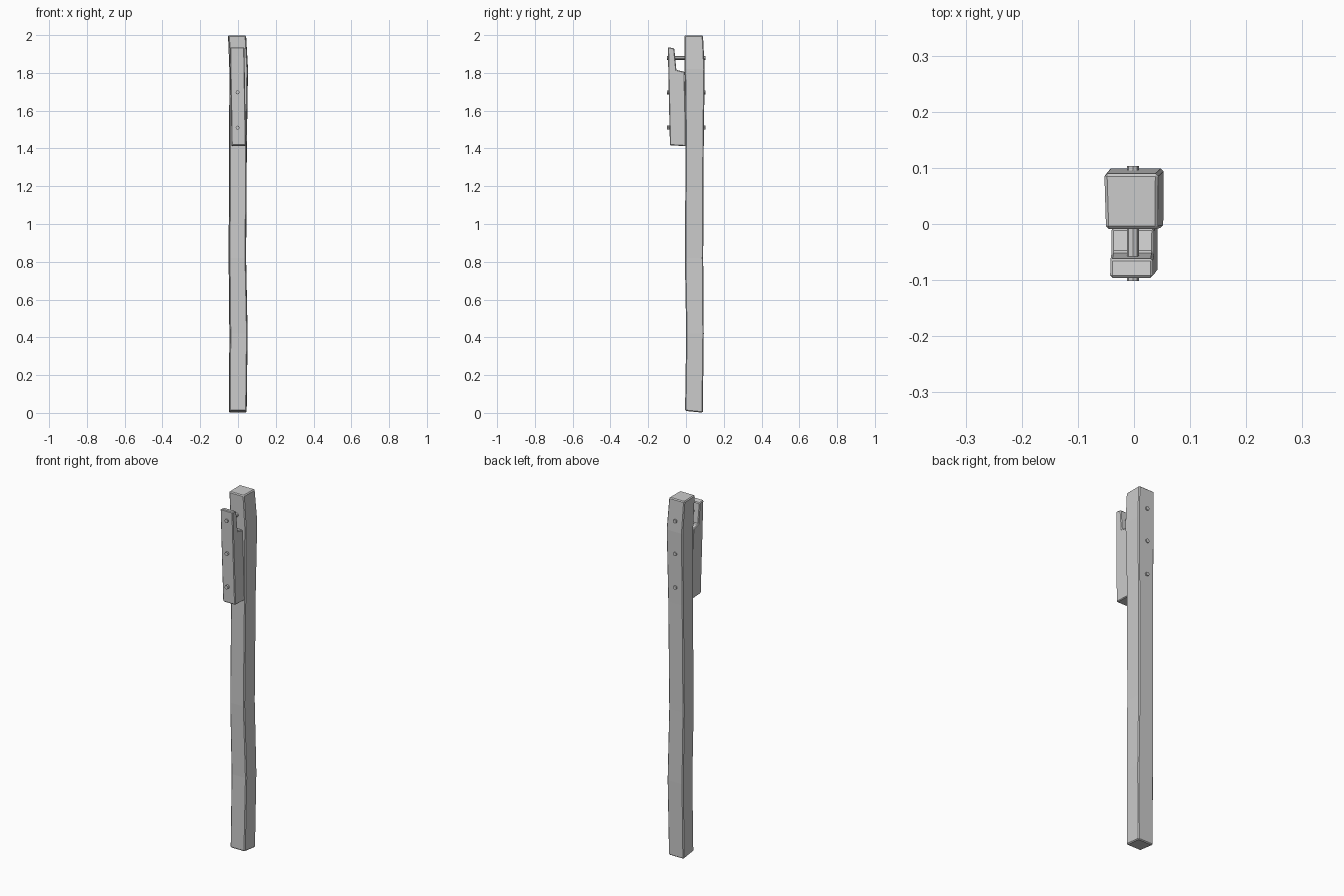
import bpy, math

if "Cube" in bpy.data.objects:
    bpy.data.objects.remove(bpy.data.objects["Cube"])

def make(name, verts, faces, bevel):
    me = bpy.data.meshes.new(name)
    me.from_pydata(verts, [], faces)
    ob = bpy.data.objects.new(name, me)
    bpy.context.collection.objects.link(ob)
    if bevel:
        m = ob.modifiers.new("worn_edges", 'BEVEL')
        m.width = bevel
        m.segments = 1
        m.limit_method = 'ANGLE'
        m.angle_limit = math.radians(40)
    return ob

def loft(name, rings, bevel):
    n = len(rings[0])
    verts = [v for r in rings for v in r]
    faces = [tuple(reversed(range(n))), tuple(range(len(verts) - n, len(verts)))]
    for k in range(len(rings) - 1):
        for i in range(n):
            j = (i + 1) % n
            faces.append((k*n + i, k*n + j, (k+1)*n + j, (k+1)*n + i))
    return make(name, verts, faces, bevel)

# Hand-hewn post: z, x min, x max, y min, y max
sections = [(0.005, -0.048, 0.046, -0.005, 0.089),
            (0.42, -0.046, 0.051, 0.001, 0.094),
            (0.82, -0.050, 0.043, -0.006, 0.091),
            (1.42, -0.047, 0.047, -0.002, 0.094),
            (1.82, -0.046, 0.053, -0.007, 0.099),
            (1.998, -0.053, 0.043, -0.009, 0.090)]
rings = [[(x0 + 0.003, y0, z), (x1 - 0.001, y0, z), (x1, y1, z), (x0, y1, z)]
         for z, x0, x1, y0, y1 in sections]
rings[0] = [(x, y, 0.01 - 0.1 * y) for x, y, z in rings[0]]
loft("post", rings, 0.005)

# Notched bracket: side profile (y, z), extruded across x with a slight lean
profile = [(-0.085, 1.417), (0.0, 1.412), (-0.003, 1.62), (-0.008, 1.806),
           (-0.051, 1.816), (-0.062, 1.93), (-0.096, 1.936), (-0.091, 1.68)]

def lean(z):
    return 0.004 - 0.016 * (z - 1.41)

sides = [[(s * 0.038 + lean(z), y, z) for y, z in profile] for s in (1, -1)]
loft("notched_bracket", sides[::-1], 0.004)

# Through bolts
for i, z in enumerate((1.88, 1.697, 1.51)):
    bpy.ops.mesh.primitive_cylinder_add(vertices=8, radius=0.0105, depth=0.205,
                                        location=(-0.002, 0.001, z),
                                        rotation=(math.pi / 2, 0, 0))
    bpy.context.object.name = f"bolt_{i + 1}"
